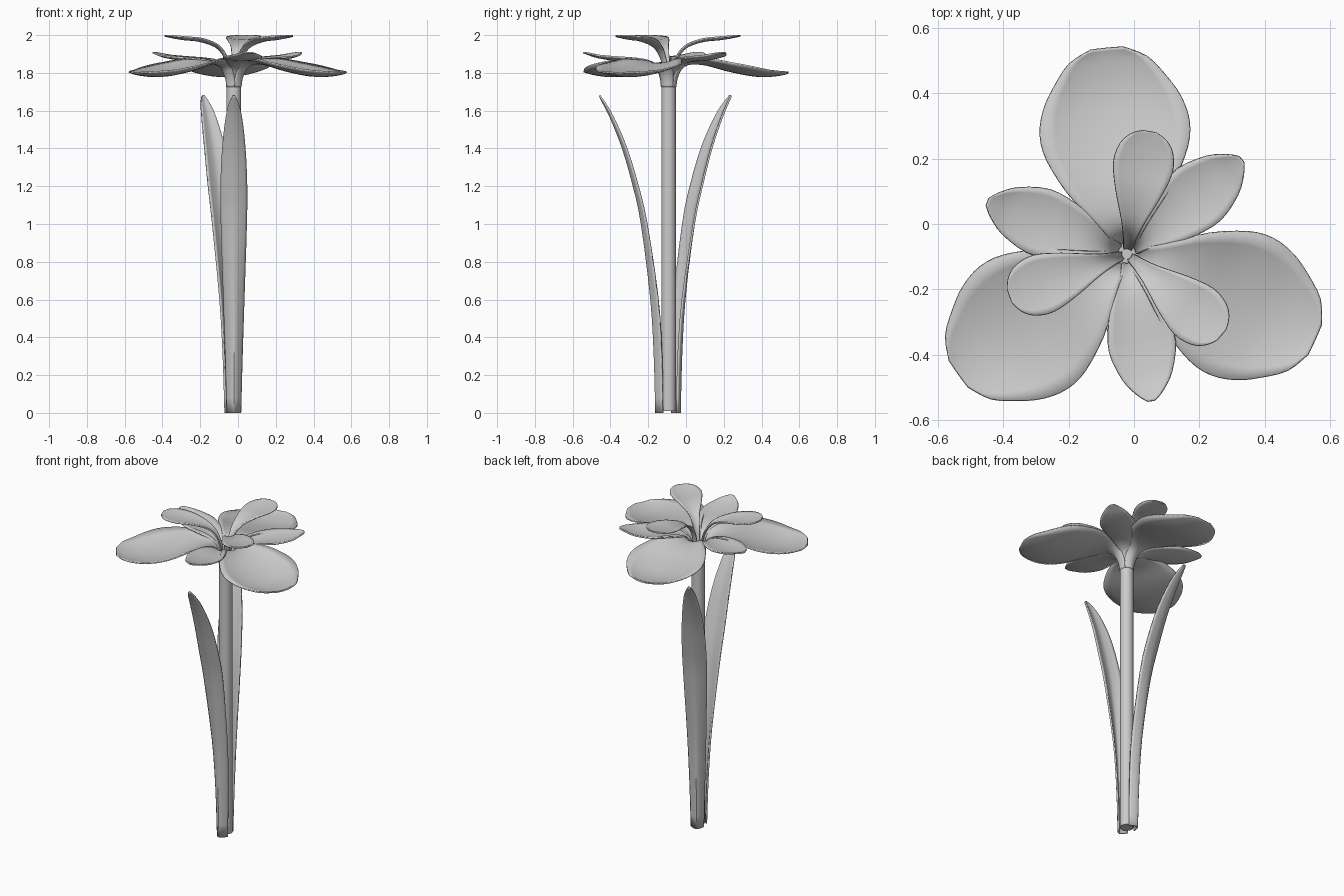
import bpy, bmesh, math

CX, CY = -0.022, -0.092   # stem axis


def catmull(pts, steps):
    # smooth path through the (radius, height, half width, cup) points
    p = [pts[0]] + pts + [pts[-1]]
    out = []
    for i in range(1, len(p) - 2):
        for s in range(steps):
            t = s / steps
            out.append([0.5 * (2 * b + (c - a) * t + (2 * a - 5 * b + 4 * c - d) * t * t
                               + (3 * b - a - 3 * c + d) * t ** 3)
                        for a, b, c, d in zip(p[i - 1], p[i], p[i + 1], p[i + 2])])
    out.append(list(pts[-1]))
    return out


def blade(name, pts, angle, thick, power=2.0, cols=10, steps=3):
    # cupped blade swept along a midrib that leaves the stem in one direction
    path = catmull(pts, steps)
    ca, sa = math.cos(math.radians(angle)), math.sin(math.radians(angle))
    bm = bmesh.new()
    rows = []
    for i, (r, z, w, cup) in enumerate(path):
        a, b = path[max(i - 1, 0)], path[min(i + 1, len(path) - 1)]
        dr, dz = b[0] - a[0], b[1] - a[1]
        n = math.hypot(dr, dz) or 1
        row = []
        for j in range(cols + 1):
            t = 2 * j / cols - 1
            k = cup * abs(t) ** power
            rr, zz, side = r - dz / n * k, z + dr / n * k, w * t
            if i == 0:
                zz = z
            row.append(bm.verts.new((CX + rr * ca + side * sa, CY + rr * sa - side * ca, zz)))
        rows.append(row)
    for a, b in zip(rows, rows[1:]):
        for j in range(cols):
            bm.faces.new((a[j], b[j], b[j + 1], a[j + 1]))
    bmesh.ops.recalc_face_normals(bm, faces=bm.faces)
    me = bpy.data.meshes.new(name)
    bm.to_mesh(me)
    bm.free()
    ob = bpy.data.objects.new(name, me)
    bpy.context.collection.objects.link(ob)
    m = ob.modifiers.new("thickness", 'SOLIDIFY')
    m.thickness = thick
    m.offset = 0
    smooth(ob)
    return ob


def smooth(ob):
    bpy.ops.object.select_all(action='DESELECT')
    ob.select_set(True)
    bpy.context.view_layer.objects.active = ob
    bpy.ops.object.shade_smooth_by_angle(angle=math.radians(40))


# stem
bpy.ops.mesh.primitive_cylinder_add(vertices=16, radius=0.039, depth=1.73,
                                    location=(CX, CY, 0.01 + 0.865))
stem = bpy.context.object
stem.name = "stem"
smooth(stem)

# two long leaves
leaf = [(0.066, 0.0, 0.035, 0.035), (0.074, 0.3, 0.043, 0.038), (0.092, 0.6, 0.053, 0.036),
        (0.142, 1.0, 0.067, 0.026), (0.185, 1.2, 0.069, 0.022), (0.242, 1.4, 0.06, 0.018),
        (0.305, 1.56, 0.042, 0.012), (0.345, 1.64, 0.024, 0.006), (0.366, 1.68, 0.006, 0.0)]
for name, angle in (("front_leaf", -90), ("back_leaf", 116.5)):
    blade(name, leaf, angle, 0.01, power=1.5)

# broad lower petals
lower = [(0.038, 1.725, 0.034, 0.022), (0.044, 1.77, 0.037, 0.022), (0.07, 1.825, 0.05, 0.022),
         (0.12, 1.848, 0.095, 0.024), (0.2, 1.842, 0.165, 0.032), (0.3, 1.815, 0.217, 0.04),
         (0.38, 1.797, 0.23, 0.043), (0.46, 1.784, 0.212, 0.04), (0.53, 1.782, 0.175, 0.03),
         (0.60, 1.79, 0.12, 0.016), (0.634, 1.8, 0.05, 0.004)]
# pointed middle petals
middle = [(0.03, 1.73, 0.02, 0.006), (0.038, 1.78, 0.022, 0.008), (0.065, 1.825, 0.03, 0.01),
          (0.12, 1.853, 0.06, 0.012), (0.2, 1.863, 0.09, 0.015), (0.29, 1.868, 0.103, 0.016),
          (0.38, 1.882, 0.077, 0.01), (0.43, 1.898, 0.042, 0.005), (0.456, 1.908, 0.012, 0.0)]
# rounded upper petals
upper = [(0.018, 1.73, 0.013, 0.004), (0.03, 1.82, 0.016, 0.005), (0.052, 1.885, 0.02, 0.006),
         (0.1, 1.938, 0.034, 0.008), (0.19, 1.968, 0.07, 0.01), (0.27, 1.976, 0.092, 0.012),
         (0.33, 1.985, 0.083, 0.008), (0.365, 1.992, 0.056, 0.004), (0.382, 1.996, 0.022, 0.0)]
for label, pts, start in (("lower", lower, 95.5), ("middle", middle, 39.5), ("upper", upper, 79.5)):
    for k in range(3):
        blade(f"{label}_petal_{k + 1}", pts, start + 120 * k, 0.008)
